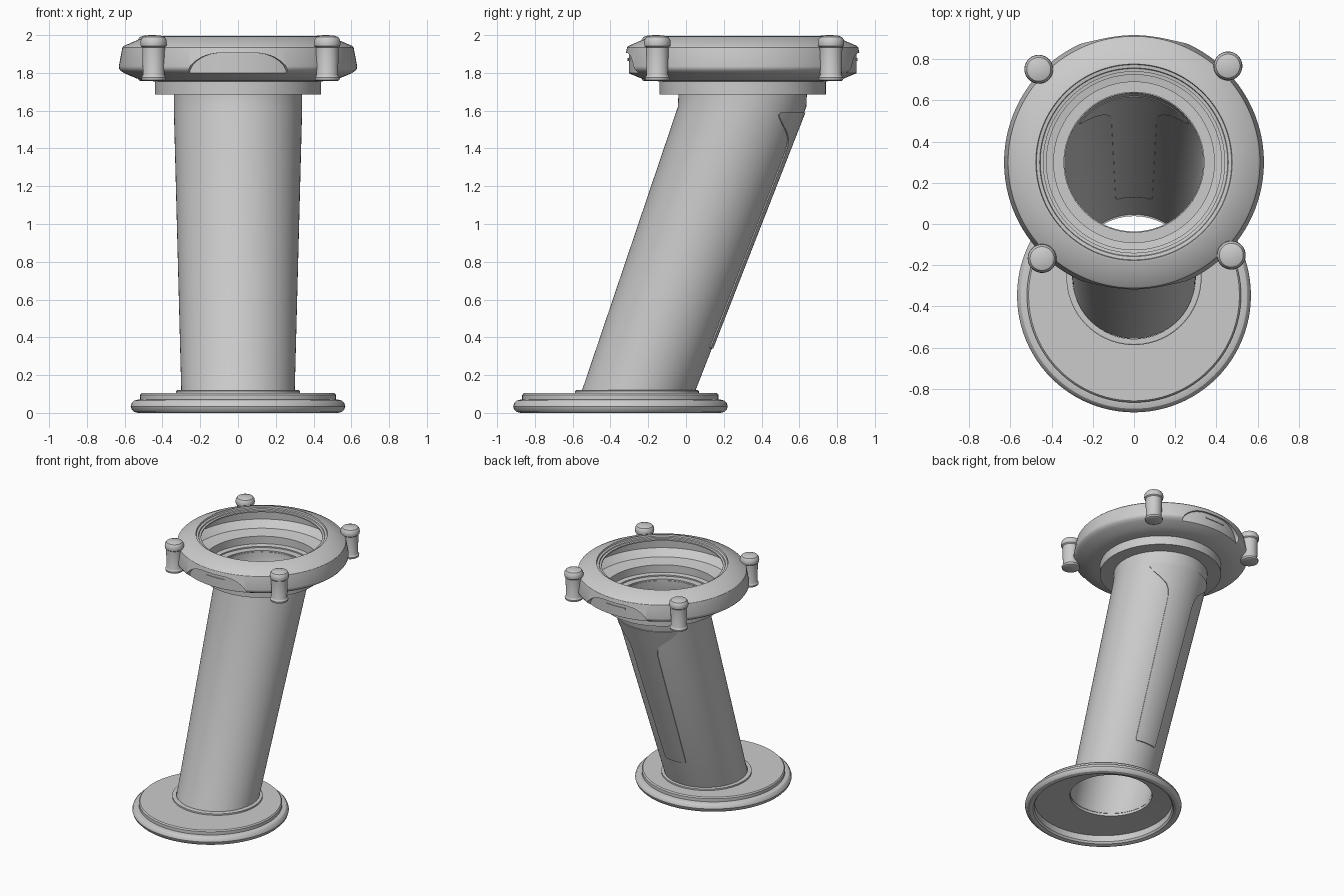
import bpy, bmesh, math

if "Cube" in bpy.data.objects:
    bpy.data.objects.remove(bpy.data.objects["Cube"])

GREY = 0.6
metal = bpy.data.materials.new("plain grey")
metal.use_nodes = True
metal.diffuse_color = (GREY, GREY, GREY, 1)
metal.node_tree.nodes["Principled BSDF"].inputs["Base Color"].default_value = (GREY, GREY, GREY, 1)


def shade(mesh):
    mesh.shade_smooth()
    mesh.set_sharp_from_angle(angle=math.radians(30))


def finish(name, bm):
    bmesh.ops.remove_doubles(bm, verts=bm.verts, dist=0.00005)
    bmesh.ops.recalc_face_normals(bm, faces=bm.faces)
    mesh = bpy.data.meshes.new(name)
    bm.to_mesh(mesh)
    bm.free()
    mesh.materials.append(metal)
    shade(mesh)
    obj = bpy.data.objects.new(name, mesh)
    bpy.context.scene.collection.objects.link(obj)
    return obj


def loft(name, profile, x=0.0, closed=True, sides=96):
    """Join horizontal circles given as (radius, height, centre y)."""
    bm = bmesh.new()
    rings = []
    for r, z, y in profile:
        angles = [2 * math.pi * i / sides for i in range(sides)]
        rings.append([bm.verts.new((x + r * math.cos(a), y + r * math.sin(a), z)) for a in angles])
    pairs = list(zip(rings, rings[1:]))
    if closed:
        pairs.append((rings[-1], rings[0]))
    for low, high in pairs:
        for i in range(sides):
            j = (i + 1) % sides
            bm.faces.new((low[i], low[j], high[j], high[i]))
    return finish(name, bm)


def wrapped_plate(name, rows, surface, inner, outer, side, x=0.0, cols=24):
    """Plate hugging a round wall; rows are (height, half width)."""
    bm = bmesh.new()
    layers = []
    for offset in (inner, outer):
        layer = []
        for z, half in rows:
            y, r = surface(z)
            line = []
            for c in range(cols + 1):
                a = math.asin((x + half * (2 * c / cols - 1)) / r)
                line.append(bm.verts.new(((r + offset) * math.sin(a),
                                          y + side * (r + offset) * math.cos(a), z)))
            layer.append(line)
        layers.append(layer)
        for p, q in zip(layer, layer[1:]):
            for c in range(cols):
                bm.faces.new((p[c], p[c + 1], q[c + 1], q[c]))
    # border walls between the two layers
    a, b = layers
    for k in (0, -1):
        for c in range(cols):
            bm.faces.new((a[k][c], a[k][c + 1], b[k][c + 1], b[k][c]))
        for i in range(len(rows) - 1):
            bm.faces.new((a[i][k], a[i + 1][k], b[i + 1][k], b[i][k]))
    return finish(name, bm)


BASE_Y, FOOT_Y, HEAD_Y = -0.347, -0.26, 0.3

# round base, hollow underneath, with a hole below the tube
base_rim = [(0.31, 0.08), (0.5, 0.07), (0.5, 0.02), (0.51, 0.006), (0.53, 0), (0.55, 0.005),
            (0.563, 0.018), (0.568, 0.035), (0.563, 0.052), (0.55, 0.065), (0.53, 0.07),
            (0.52, 0.07), (0.52, 0.095), (0.512, 0.104)]
base_collar = [(0.328, 0.104), (0.328, 0.116), (0.322, 0.12), (0.298, 0.12), (0.298, 0.08)]
loft("base", [(r, z, BASE_Y) for r, z in base_rim[1:]]
     + [(r, z, FOOT_Y) for r, z in base_collar])

# leaning tube with an upright neck
tube = [(0.3, 0.1, -0.257), (0.34, 1.62, 0.297), (0.34, 1.69, HEAD_Y)]
loft("leaning_tube", tube + [(r - 0.004, z, y) for r, z, y in reversed(tube)])


def tube_surface(z):
    t = (z - 0.1) / 1.52
    return -0.257 + 0.554 * t, 0.3 + 0.04 * t


# long panel on the back of the tube
panel_rows = [(0.34, 0.08), (0.35, 0.09), (0.7, 0.098), (1.05, 0.105), (1.36, 0.112),
              (1.41, 0.122), (1.45, 0.145), (1.49, 0.19), (1.53, 0.235), (1.565, 0.262),
              (1.58, 0.268), (1.59, 0.262)]
wrapped_plate("back_panel", panel_rows, tube_surface, -0.007, 0.007, 1)

# hollow head ring with stepped collar
head_outer = [(0.34, 1.685), (0.44, 1.685), (0.44, 1.755), (0.5, 1.76), (0.54, 1.772),
              (0.6, 1.797), (0.62, 1.81), (0.629, 1.822), (0.631, 1.835), (0.612, 1.935),
              (0.604, 1.943), (0.49, 1.992), (0.477, 1.994)]
head_inner = [(0.474, 1.982), (0.458, 1.98), (0.455, 1.972), (0.44, 1.97), (0.44, 1.96),
              (0.475, 1.96), (0.575, 1.925), (0.58, 1.84), (0.53, 1.79), (0.425, 1.775),
              (0.425, 1.715), (0.39, 1.71), (0.39, 1.7), (0.34, 1.7)]
head = loft("head_ring", [(r, z, HEAD_Y) for r, z in head_outer + head_inner], sides=128)


def head_surface(z):
    return HEAD_Y, 0.603


# arched recesses and small slots, front and back
arch_rows = [(1.77, 0.255), (1.815, 0.253), (1.84, 0.24), (1.865, 0.215),
             (1.885, 0.185), (1.898, 0.15), (1.906, 0.1)]
cutters = []
for label, side in (("front", -1), ("back", 1)):
    cutter = wrapped_plate(label + "_recess_cutter", arch_rows, head_surface, 0, 0.08, side)
    cutter.hide_render = True
    cut = head.modifiers.new(label + "_recess", "BOOLEAN")
    cut.operation, cut.solver, cut.object = "DIFFERENCE", "EXACT", cutter
    cutters.append(cutter)
    wrapped_plate(label + "_slot", [(1.864, 0.08), (1.878, 0.08)], head_surface,
                  -0.002, 0.006, side, x=-0.01 * side)

bpy.context.view_layer.update()
evaluated = head.evaluated_get(bpy.context.evaluated_depsgraph_get())
carved = bpy.data.meshes.new_from_object(evaluated)
head.modifiers.clear()
head.data = carved
shade(carved)
for cutter in cutters:
    bpy.data.objects.remove(cutter)

# four round-topped knobs around the head
knob = [(0, 1.757), (0.055, 1.757), (0.064, 1.762), (0.066, 1.775), (0.06, 1.783),
        (0.057, 1.79), (0.06, 1.935), (0.068, 1.942), (0.07, 1.955), (0.068, 1.975),
        (0.058, 1.99), (0.035, 1.998), (0, 2.0)]
for n, corner in enumerate(("back_left", "back_right", "front_right", "front_left")):
    a = math.radians(46 + 90 * n)
    y = HEAD_Y + 0.65 * math.sin(a)
    loft(corner + "_knob", [(r, z, y) for r, z in knob], x=0.005 + 0.65 * math.cos(a),
         closed=False, sides=40)
